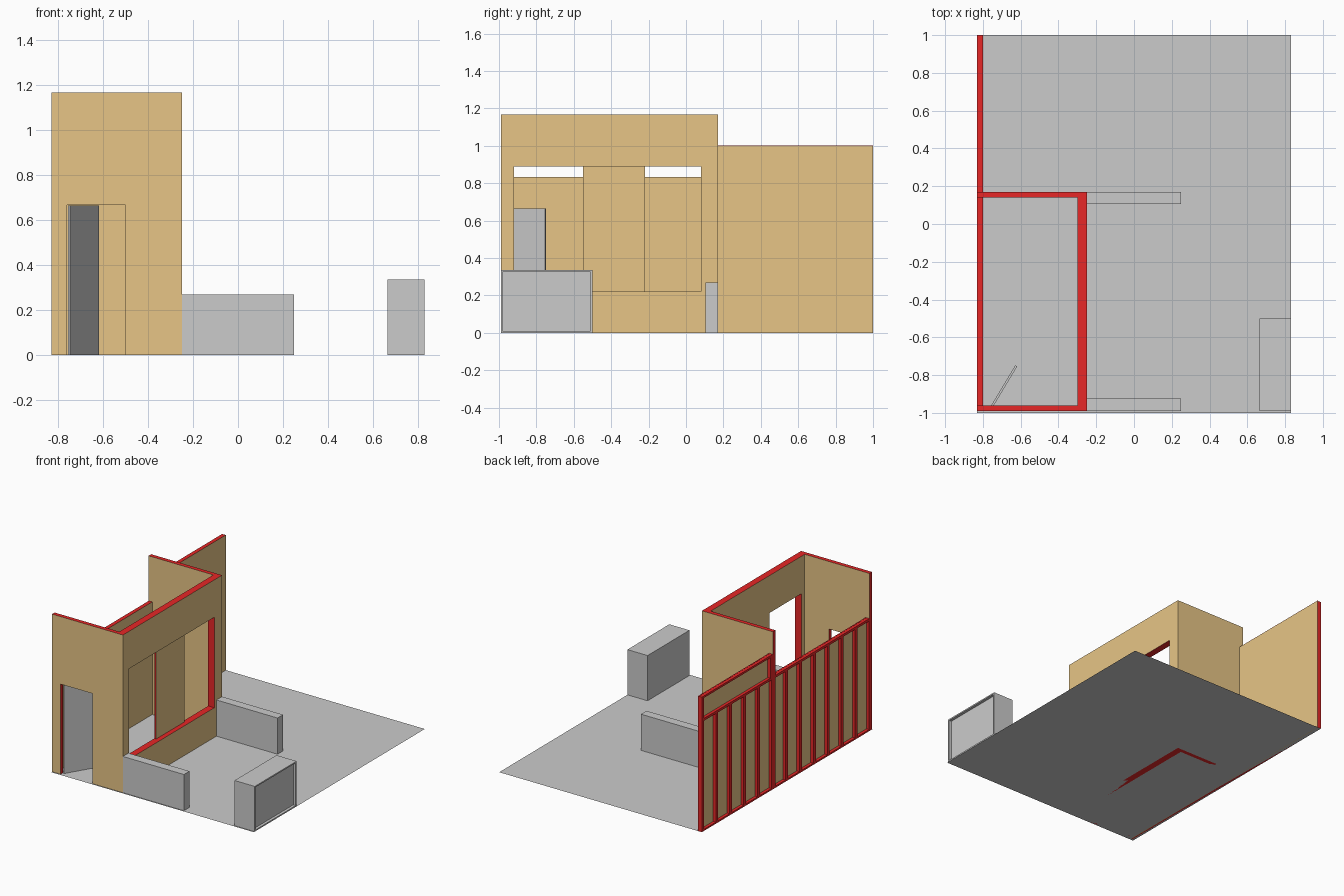
import bpy, bmesh, math
from mathutils import Vector

if "Cube" in bpy.data.objects:
    bpy.data.objects.remove(bpy.data.objects["Cube"])


def material(name, rgb):
    m = bpy.data.materials.new(name)
    m.diffuse_color = (*rgb, 1)
    m.use_nodes = True
    m.node_tree.nodes["Principled BSDF"].inputs["Base Color"].default_value = m.diffuse_color
    return m


tan = material("tan_panel", (0.80, 0.56, 0.24))
red = material("red_timber", (0.80, 0.02, 0.02))


def make(name, bm, mats=()):
    bmesh.ops.recalc_face_normals(bm, faces=bm.faces)
    me = bpy.data.meshes.new(name)
    bm.to_mesh(me)
    bm.free()
    for m in mats:
        me.materials.append(m)
    ob = bpy.data.objects.new(name, me)
    bpy.context.collection.objects.link(ob)
    return ob


def add_box(bm, lo, hi):
    lo, hi = Vector(lo), Vector(hi)
    vs = bmesh.ops.create_cube(bm, size=1)["verts"]
    for v in vs:
        v.co = Vector([(lo[i] + hi[i]) / 2 + v.co[i] * (hi[i] - lo[i]) for i in range(3)])


def box(name, lo, hi, *mats):
    bm = bmesh.new()
    add_box(bm, lo, hi)
    return make(name, bm, mats)


def cut(ob, lo, hi):
    cutter = box("cutter", lo, hi)
    cutter.hide_render = True
    mod = ob.modifiers.new("cut", "BOOLEAN")
    mod.operation, mod.solver, mod.object = "DIFFERENCE", "EXACT", cutter
    bpy.context.view_layer.objects.active = ob
    bpy.ops.object.modifier_apply(modifier=mod.name)
    bpy.data.objects.remove(cutter)


FRONT, BACK, LEFT, RIGHT, TOP = -0.99, 0.17, -0.83, -0.25, 1.167

# floor sheet
bm = bmesh.new()
bm.faces.new([bm.verts.new((x, y, 0)) for x, y in
              ((-0.83, -1), (0.83, -1), (0.83, 1), (-0.83, 1))])
make("floor", bm)

# U-shaped room walls: front, right side and back
bm = bmesh.new()
plan = [(LEFT, FRONT), (RIGHT, FRONT), (RIGHT, BACK), (LEFT, BACK),
        (LEFT, 0.14), (-0.30, 0.14), (-0.30, -0.96), (LEFT, -0.96)]
base = bm.faces.new([bm.verts.new((x, y, 0)) for x, y in plan])
ext = bmesh.ops.extrude_face_region(bm, geom=[base])["geom"]
bmesh.ops.translate(bm, vec=(0, 0, TOP), verts=[g for g in ext if isinstance(g, bmesh.types.BMVert)])
room = make("room_walls", bm, (tan, red))
cut(room, (-0.40, -0.92, 0.22), (-0.15, 0.08, 0.89))      # window opening
cut(room, (-0.76, -1.1, -0.1), (-0.50, -0.90, 0.667))     # doorway

# red timber on tops, wall ends and opening reveals
for p in room.data.polygons:
    c, n = p.center, p.normal
    top_or_sill = abs(n.z) > 0.5
    wall_end = abs(n.x) > 0.5 and (c.x < LEFT + 0.01 or -0.78 < c.x < -0.45)
    jamb = abs(n.y) > 0.5 and (abs(c.y + 0.92) < 0.01 or abs(c.y - 0.08) < 0.01)
    p.material_index = int(top_or_sill or wall_end or jamb)

# window panel with red edges
panel = box("window_panel", (-0.30, -0.55, 0.22), (-0.285, -0.22, 0.89), tan, red)
for p in panel.data.polygons:
    p.material_index = int(abs(p.normal.x) < 0.5)

# long left wall: inner skin plus outer timber frame
box("left_wall_skin", (-0.808, -0.985, 0), (-0.80, 1, 0.833), tan)
box("left_wall_upper_skin", (-0.808, BACK, 0.833), (-0.80, 1, 1.0), tan)
bm = bmesh.new()
w = 0.028
for i in range(13):
    y = -0.985 + (1.985 - w) * i / 12
    add_box(bm, (LEFT, y, 0.012), (-0.808, y + w, 0.815))
for z0, z1 in ((0, 0.012), (0.815, 0.833)):
    add_box(bm, (LEFT, -0.985, z0), (-0.808, 1, z1))
for y in (BACK, 1 - w):
    add_box(bm, (LEFT, y, 0.833), (-0.808, y + w, 0.985))
add_box(bm, (LEFT, BACK, 0.985), (-0.808, 1, 1.0))
make("left_wall_frame", bm, (red,))
box("left_wall_cap", (-0.808, BACK, 1.0), (-0.80, 1, 1.001), red)
box("left_wall_inner_cap", (-0.808, -0.96, 0.833), (-0.80, 0.14, 0.834), red)
box("left_wall_end_cap", (-0.808, 1, 0), (-0.80, 1.0005, 1.0), red)

# door standing ajar
door = box("door", (0, -0.006, 0), (0.25, 0.006, 0.665))
door.location = (-0.752, -0.965, 0)
door.rotation_euler.z = math.radians(59)

# low walls
for name, y in (("front_low_wall", FRONT), ("back_low_wall", 0.105)):
    box(name, (RIGHT, y, 0), (0.25, y + 0.065, 0.268))

# cabinet with recessed outer face
cabinet = box("cabinet", (0.665, FRONT, 0), (0.83, -0.50, 0.335))
cut(cabinet, (0.81, FRONT + 0.01, 0.01), (0.9, -0.51, 0.325))
